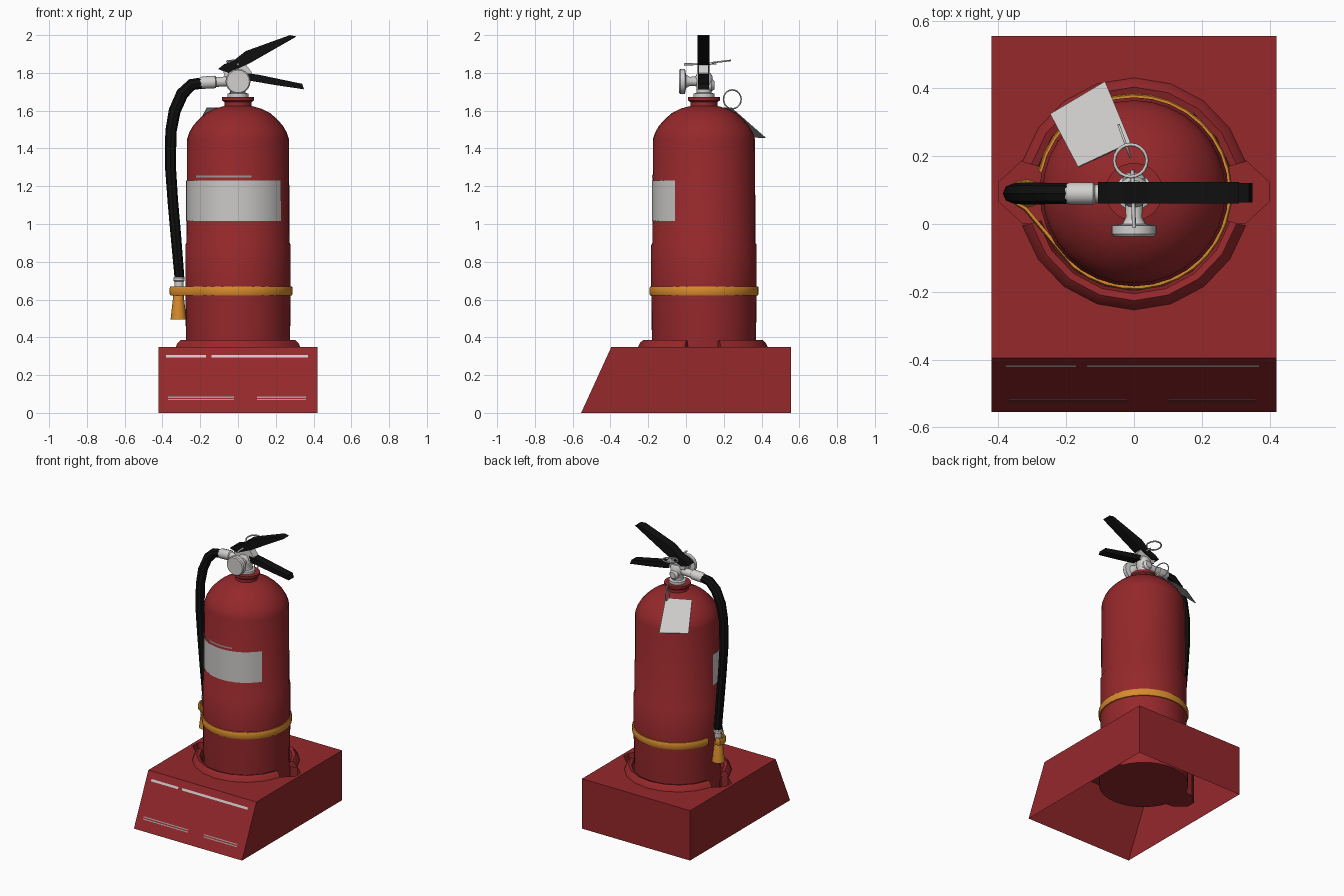
import bpy, bmesh, math
from mathutils import Vector, Matrix

if "Cube" in bpy.data.objects:
    bpy.data.objects.remove(bpy.data.objects["Cube"])

CY = 0.095                      # y of the cylinder axis


def material(name, rgb):
    m = bpy.data.materials.new(name)
    m.diffuse_color = (*rgb, 1)
    m.use_nodes = True
    m.node_tree.nodes["Principled BSDF"].inputs["Base Color"].default_value = m.diffuse_color
    return m


RED = material("red paint", (0.30, 0.021, 0.024))
WHITE = material("label white", (0.60, 0.59, 0.58))
CHROME = material("light metal", (0.64, 0.63, 0.62))
BLACK = material("black rubber", (0.005, 0.005, 0.005))
ORANGE = material("orange plastic", (0.68, 0.26, 0.025))
GREY = material("text grey", (0.35, 0.33, 0.32))


def finish(name, bm, mat, smooth=35, recalc=True):
    if recalc:
        bmesh.ops.recalc_face_normals(bm, faces=bm.faces[:])
    me = bpy.data.meshes.new(name)
    bm.to_mesh(me)
    bm.free()
    ob = bpy.data.objects.new(name, me)
    bpy.context.collection.objects.link(ob)
    me.materials.append(mat)
    if smooth:
        bpy.ops.object.select_all(action='DESELECT')
        ob.select_set(True)
        bpy.context.view_layer.objects.active = ob
        bpy.ops.object.shade_smooth_by_angle(angle=math.radians(smooth))
    return ob


def loft(name, rings, mat, smooth=35, closed=True, caps=True):
    """Skin a list of equal length point rings."""
    bm = bmesh.new()
    vs = [[bm.verts.new(p) for p in r] for r in rings]
    n = len(rings[0])
    for a, b in zip(vs, vs[1:]):
        for i in range(n if closed else n - 1):
            j = (i + 1) % n
            bm.faces.new((a[i], a[j], b[j], b[i]))
    if caps:
        bm.faces.new(vs[0][::-1])
        bm.faces.new(vs[-1])
    return finish(name, bm, mat, smooth)


def tube(name, path, radii, mat, sides=12, ref=(0, 1, 0), smooth=50):
    """Round section along a path, one radius per point."""
    pts = [Vector(p) for p in path]
    rings = []
    for i, p in enumerate(pts):
        d = Vector()
        if i > 0:
            d += (p - pts[i - 1]).normalized()
        if i < len(pts) - 1:
            d += (pts[i + 1] - p).normalized()
        if i and d.length < 1e-6:
            d = p - pts[0]
        u = d.cross(Vector(ref)).normalized()
        v = d.cross(u).normalized()
        rings.append([p + radii[i] * (u * math.cos(t) + v * math.sin(t))
                      for t in (2 * math.pi * k / sides for k in range(sides))])
    return loft(name, rings, mat, smooth)


def lathe(name, profile, mat, sides=32, center=(0, CY), smooth=35):
    rings = [[(center[0] + r * math.cos(2 * math.pi * k / sides),
               center[1] + r * math.sin(2 * math.pi * k / sides), z)
              for k in range(sides)] for r, z in profile]
    return loft(name, rings, mat, smooth)


def slab(name, outline, y0, y1, mat):
    """Side outline in x,z extruded along y."""
    return loft(name, [[(x, y, z) for x, z in outline] for y in (y0, y1)], mat, 0)


def torus(name, loc, rot, major, minor, mat):
    bpy.ops.mesh.primitive_torus_add(location=loc, rotation=rot, major_radius=major,
                                     minor_radius=minor, major_segments=20, minor_segments=6)
    ob = bpy.context.object
    ob.name = name
    ob.data.materials.append(mat)
    bpy.ops.object.shade_smooth()


# --- stand: open-bottomed shell with a slanted front and a socket with finger slots
H = 0.35
bm = bmesh.new()
low = [bm.verts.new(p) for p in ((-.42, -.555, 0), (.42, -.555, 0), (.42, .555, 0), (-.42, .555, 0))]
top = [bm.verts.new(p) for p in ((-.42, -.395, H), (.42, -.395, H), (.42, .555, H), (-.42, .555, H))]
for i in range(4):
    j = (i + 1) % 4
    bm.faces.new((low[i], low[j], top[j], top[i]))
half = [(.33, -.092), (.398, -.03), (.398, .03), (.33, .092)]
half += [(.288 * math.cos(math.radians(a)), .288 * math.sin(math.radians(a))) for a in range(20, 161, 10)]
outline = half + [(-x, -y) for x, y in half if not (x < 0 and abs(x) > .3)]
rim = [bm.verts.new((x, CY + y, H)) for x, y in outline]
cup = [bm.verts.new((x, CY + y, 0.12)) for x, y in outline]
edges = []
for ring in (top, rim):
    for i in range(len(ring)):
        a, b = ring[i], ring[(i + 1) % len(ring)]
        edges.append(bm.edges.get((a, b)) or bm.edges.new((a, b)))
res = bmesh.ops.triangle_fill(bm, use_beauty=True, edges=edges, normal=(0, 0, 1))
for f in res["geom"]:
    if isinstance(f, bmesh.types.BMFace):
        f.normal_update()
        if f.normal.z < 0:
            f.normal_flip()
for i in range(len(rim)):
    j = (i + 1) % len(rim)
    bm.faces.new((rim[i], rim[j], cup[j], cup[i]))
bm.faces.new(cup)
finish("stand", bm, RED, 0, recalc=False)

# raised collar halves, front and back
for name, start in (("collar_back", 16), ("collar_front", 196)):
    rings = []
    for k in range(9):
        a = math.radians(start + 148 * k / 8)
        rings.append([(r * math.cos(a), CY - .006 + r * math.sin(a), z)
                      for r, z in ((.345, .345), (.333, .37), (.315, .387), (.295, .38), (.285, .345))])
    loft(name, rings, RED, 35)

# thin printed lines on the slanted front
for k, (x0, x1, z) in enumerate(((-.38, -.17, .30), (-.14, .37, .30), (-.37, -.02, .083),
                                 (-.37, -.02, .07), (.10, .36, .083), (.10, .36, .07))):
    t = .007 if z > .2 else .003
    loft("printed_line_%d" % k,
         [[(x, -.555 + .16 * zz / H - .003, zz) for x in (x0, x1)] for zz in (z - t, z + t)],
         WHITE if z > .2 else GREY, 0, closed=False, caps=False)

# --- tank with shoulder and neck
lathe("tank", [(.24, .125), (.272, .16), (.275, .35), (.279, .62), (.279, .89), (.273, .90),
               (.270, 1.45), (.258, 1.485), (.238, 1.52), (.205, 1.557), (.17, 1.587),
               (.125, 1.61), (.072, 1.625), (.072, 1.645), (.085, 1.655), (.085, 1.672)], RED)

# wrapped label plate
arc = [math.radians(-180 + 146 * k / 16) for k in range(17)]
loft("label", [[(.2755 * math.cos(a), CY + .2755 * math.sin(a), z) for a in arc]
               for z in (1.015, 1.23)], WHITE, 35, closed=False, caps=False)
arc = [math.radians(-145 + 70 * k / 8) for k in range(9)]
loft("label_line", [[(.2755 * math.cos(a), CY + .2755 * math.sin(a), z) for a in arc]
                    for z in (1.246, 1.256)], GREY, 35, closed=False, caps=False)

# orange strap: around the tank, then out around the hose
path = [(.283 * math.cos(math.radians(a)), CY + .283 * math.sin(math.radians(a)))
        for a in range(168, -140, -11)]
path += [(-.32, .045), (-.345, .06), (-.355, .09), (-.345, .12), (-.32, .125)]
rings = []
for i, p in enumerate(path):
    a, b = Vector(path[max(i - 1, 0)]), Vector(path[min(i + 1, len(path) - 1)])
    d = (b - a).normalized()
    n = Vector((-d.y, d.x))
    rings.append([(p[0] + n.x * o, p[1] + n.y * o, z) for o, z in
                  ((-.006, .622), (.003, .622), (.007, .632), (.007, .66), (.003, .67), (-.006, .67))])
loft("strap", rings, ORANGE, 40)

# --- hose and nozzle
HY = .09
tube("hose", [(-.185, HY, 1.747), (-.245, HY, 1.738), (-.295, HY, 1.69), (-.335, HY, 1.60),
              (-.355, HY, 1.49), (-.358, HY, 1.31), (-.345, HY, 1.12), (-.33, HY, .95), (-.31, HY, .715)],
     [.03, .031, .033, .032, .030, .029, .028, .028, .026], BLACK, 8, smooth=30)
lathe("nozzle_collar", [(.018, .63), (.024, .66), (.024, .695), (.03, .70), (.03, .715), (.018, .725)],
      CHROME, 12, (-.312, HY))
lathe("nozzle", [(.042, .495), (.040, .51), (.027, .63), (.022, .65)], ORANGE, 12, (-.315, HY))
tube("hose_connector", [(-.205, HY, 1.747), (-.19, HY, 1.748), (-.12, HY, 1.752), (-.115, HY, 1.752), (0, HY, 1.757)],
     [.024, .033, .033, .026, .026], CHROME, 12, smooth=35)

# --- valve, gauge and bracket
lathe("valve", [(.055, 1.665), (.055, 1.69), (.04, 1.695), (.038, 1.72), (.046, 1.74),
                (.046, 1.78), (.034, 1.80)], CHROME, 16)
tube("valve_back", [(0, .10, 1.735), (0, .135, 1.735), (0, .15, 1.735)], [.034, .034, .022],
     CHROME, 12, (1, 0, 0), 35)
tube("gauge", [(0, .09, 1.755), (0, .02, 1.755), (0, .0, 1.755), (0, -.005, 1.755),
               (0, -.03, 1.755), (0, -.037, 1.755)],
     [.028, .024, .035, .066, .066, .060], CHROME, 20, (1, 0, 0), 35)
slab("lever_bracket", [(-.07, 1.78), (.07, 1.765), (.075, 1.80), (.03, 1.86), (-.03, 1.85), (-.08, 1.815)],
     .066, .118, CHROME)

# --- handles
slab("upper_handle", [(-.106, 1.82), (-.05, 1.80), (.06, 1.85), (.31, 1.993), (.275, 2.0),
                      (.04, 1.915), (-.03, 1.86), (-.075, 1.845)], .06, .124, BLACK)
slab("lower_handle", [(.04, 1.80), (.055, 1.76), (.20, 1.735), (.35, 1.713), (.34, 1.742), (.11, 1.79)],
     .063, .121, BLACK)

# --- safety pin, its ring, and the tag on a ring
tube("safety_pin", [(.0, -.01, 1.845), (-.005, .16, 1.85)], [.006, .006], CHROME, 8, (1, 0, 0))
torus("pin_ring", (-.01, .187, 1.86), (.12, 0, 0), .048, .005, CHROME)
torus("tag_ring", (-.028, .245, 1.66), (0, math.radians(90), math.radians(20)), .05, .004, CHROME)
a, b, c, d = (Vector(p) for p in ((-.010, .240, 1.615), (-.165, .168, 1.615),
                                  (-.247, .324, 1.46), (-.085, .420, 1.457)))
nrm = (b - a).cross(d - a).normalized() * .002
loft("tag", [[p - nrm for p in (a, b, c, d)], [p + nrm for p in (a, b, c, d)]], WHITE, 0)
